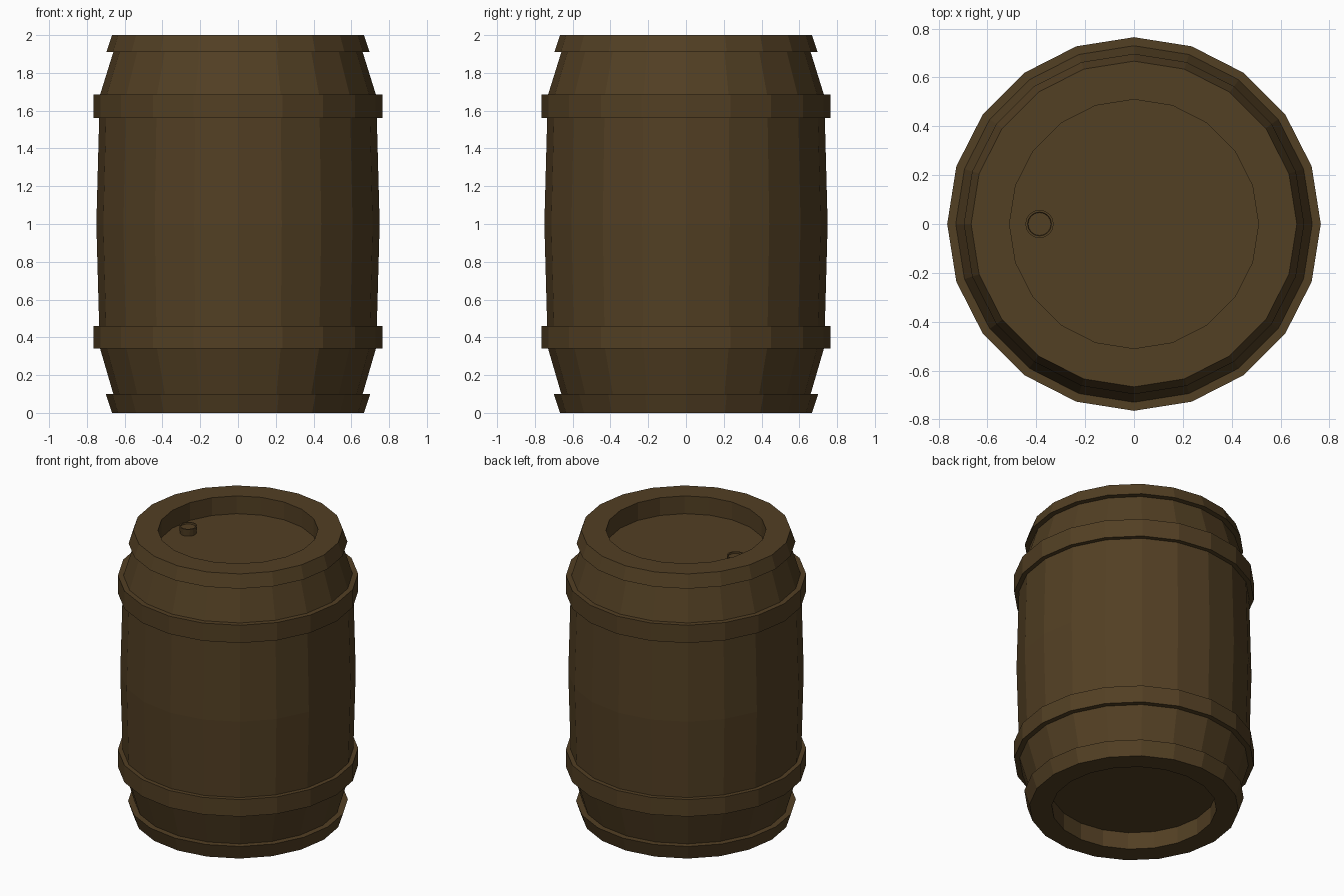
import bpy, bmesh, math

if "Cube" in bpy.data.objects:
    bpy.data.objects.remove(bpy.data.objects["Cube"])

wood = bpy.data.materials.new("dark_wood")
wood.diffuse_color = (0.085, 0.050, 0.017, 1)
wood.use_nodes = True
wood.node_tree.nodes["Principled BSDF"].inputs["Base Color"].default_value = wood.diffuse_color


def lathe(name, profile, sides=20, centre=(0, 0, 0), closed=False):
    """Revolve (radius, z) points around z; radius 0 makes a single pole vertex."""
    bm = bmesh.new()
    rings = []
    for r, z in profile:
        if r == 0:
            rings.append([bm.verts.new((0, 0, z))] * sides)
        else:
            rings.append([bm.verts.new((r * math.cos(2 * math.pi * i / sides),
                                        r * math.sin(2 * math.pi * i / sides), z))
                          for i in range(sides)])
    pairs = list(zip(rings, rings[1:]))
    if closed:
        pairs.append((rings[-1], rings[0]))
    for a, b in pairs:
        for i in range(sides):
            j = (i + 1) % sides
            corners = list(dict.fromkeys((a[i], a[j], b[j], b[i])))
            bm.faces.new(corners)
    bmesh.ops.recalc_face_normals(bm, faces=bm.faces)
    mesh = bpy.data.meshes.new(name)
    bm.to_mesh(mesh)
    bm.free()
    mesh.materials.append(wood)
    obj = bpy.data.objects.new(name, mesh)
    obj.location = centre
    bpy.context.collection.objects.link(obj)
    return obj


# Barrel body: recessed ends, flared end rims and bulging staves
lathe("barrel_body", [
    (0, 0.12), (0.525, 0.12), (0.525, 0), (0.667, 0), (0.70, 0.10), (0.66, 0.10),
    (0.73, 0.34), (0.735, 0.46), (0.75, 1.0), (0.735, 1.56), (0.73, 1.685),
    (0.66, 1.91), (0.697, 1.91), (0.667, 2.0), (0.51, 2.0), (0.51, 1.875), (0, 1.875)])

# Two raised hoops
for name, low, high in (("lower_hoop", 0.34, 0.46), ("upper_hoop", 1.56, 1.685)):
    lathe(name, [(0.725, low), (0.765, low), (0.765, high), (0.725, high)], closed=True)

# Bung on the lid, with a shallow dished top
lathe("bung", [(0.053, 0), (0.058, 0.05), (0.049, 0.05), (0.047, 0.04), (0, 0.04)],
      sides=16, centre=(-0.387, 0, 1.875))
